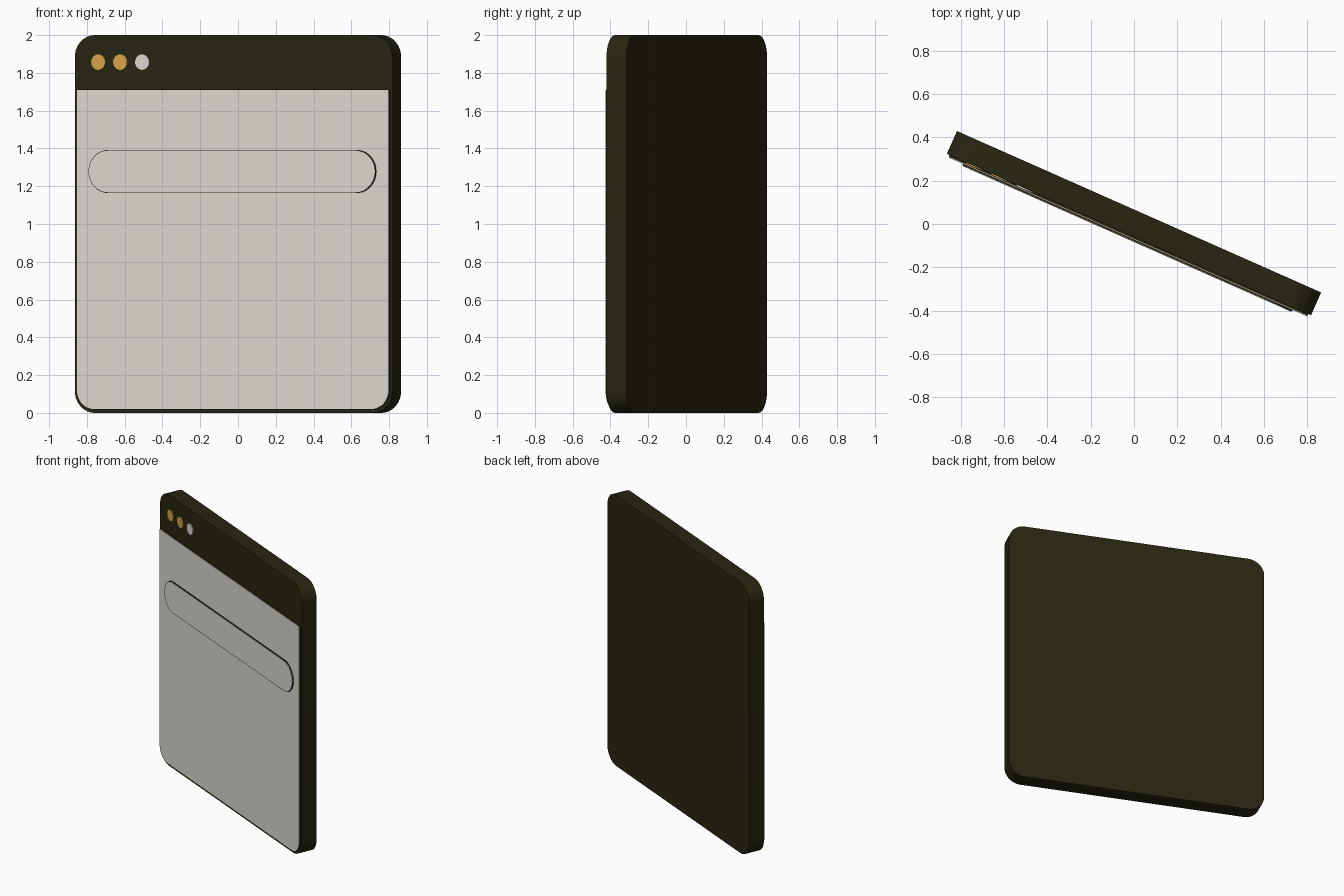
import bpy, bmesh, math
from mathutils import Matrix

if "Cube" in bpy.data.objects:
    bpy.data.objects.remove(bpy.data.objects["Cube"])

# The whole slab is turned about the vertical axis
TURN = Matrix.Translation((0, 0.004, 0)) @ Matrix.Rotation(math.radians(-23.9), 4, 'Z')


def material(name, rgb):
    m = bpy.data.materials.new(name)
    m.diffuse_color = (*rgb, 1)
    m.use_nodes = True
    m.node_tree.nodes["Principled BSDF"].inputs["Base Color"].default_value = m.diffuse_color
    return m


OLIVE = material("dark olive", (0.0212, 0.0185, 0.0056))
CREAM = material("pale grey", (0.716, 0.694, 0.638))
AMBER = material("amber", (0.687, 0.376, 0.067))


def plate(name, mat, s0, s1, z0, z1, d0, d1, r_low, r_high, seg=12):
    """Rounded rectangle in the slab plane, extruded from depth d0 to d1 (forward)."""
    pts = []
    corners = [(s1, z0, -1, 1, r_low, -90), (s1, z1, -1, -1, r_high, 0),
               (s0, z1, 1, -1, r_high, 90), (s0, z0, 1, 1, r_low, 180)]
    for s, z, ds, dz, r, start in corners:
        if r == 0:
            pts.append((s, z))
            continue
        for i in range(seg + 1):
            a = math.radians(start + 90 * i / seg)
            pts.append((s + ds * r + r * math.cos(a), z + dz * r + r * math.sin(a)))
    bm = bmesh.new()
    face = bm.faces.new([bm.verts.new((s, -d0, z)) for s, z in pts])
    ext = bmesh.ops.extrude_face_region(bm, geom=[face])
    moved = [v for v in ext["geom"] if isinstance(v, bmesh.types.BMVert)]
    bmesh.ops.translate(bm, verts=moved, vec=(0, d0 - d1, 0))
    bmesh.ops.remove_doubles(bm, verts=bm.verts, dist=1e-5)
    bmesh.ops.recalc_face_normals(bm, faces=bm.faces)
    bm.transform(TURN)
    me = bpy.data.meshes.new(name)
    bm.to_mesh(me)
    bm.free()
    me.materials.append(mat)
    ob = bpy.data.objects.new(name, me)
    bpy.context.collection.objects.link(ob)
    bpy.context.view_layer.objects.active = ob
    bpy.ops.object.select_all(action='DESELECT')
    ob.select_set(True)
    bpy.ops.object.shade_smooth_by_angle(angle=math.radians(30))
    return ob


# Window slab
plate("window_body", OLIVE, -0.919, 0.919, 0.0, 2.0, -0.0575, 0.0575, 0.115, 0.115)

# Page area with a dark backing edge
plate("page_backing", OLIVE, -0.906, 0.906, 0.017, 1.711, 0.05, 0.066, 0.103, 0)
plate("page_panel", CREAM, -0.903, 0.903, 0.02, 1.71, 0.06, 0.0702, 0.1, 0)

# Address bar with a thin dark outline
plate("bar_outline", OLIVE, -0.832, 0.832, 1.164, 1.392, 0.066, 0.077, 0.1139, 0.1139)
plate("address_bar", CREAM, -0.828, 0.828, 1.168, 1.388, 0.07, 0.080, 0.1099, 0.1099)

# Three round window buttons
R = 0.041
for i, mat in enumerate((AMBER, AMBER, CREAM)):
    s = -0.781 + 0.127 * i
    plate(f"window_button_{i + 1}", mat, s - R, s + R, 1.857 - R, 1.857 + R,
          0.055, 0.0635, R, R, 8)
